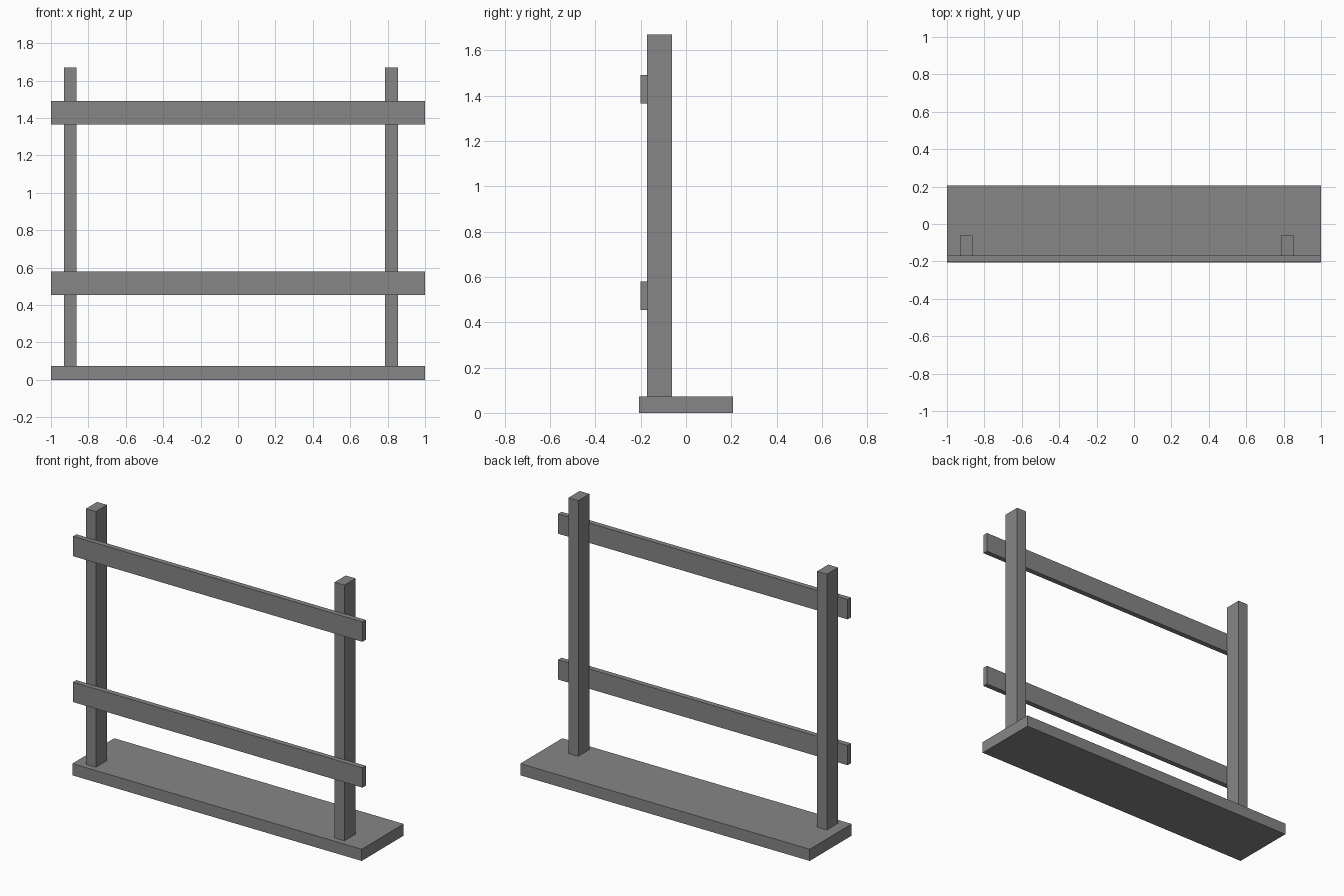
import bpy

default_cube = bpy.data.objects.get("Cube")
if default_cube:
    bpy.data.objects.remove(default_cube, do_unlink=True)

# One plain grey for every part
GREY = (0.24, 0.24, 0.24, 1)
grey = bpy.data.materials.new("mid grey")
grey.use_nodes = True
grey.diffuse_color = GREY
grey.node_tree.nodes["Principled BSDF"].inputs["Base Color"].default_value = GREY


def board(name, low, high):
    """Add a box spanning two opposite corners."""
    centre = [(a + b) / 2 for a, b in zip(low, high)]
    bpy.ops.mesh.primitive_cube_add(size=1, location=centre)
    part = bpy.context.object
    part.name = part.data.name = name
    part.scale = [b - a for a, b in zip(low, high)]
    bpy.ops.object.transform_apply(location=False, rotation=False, scale=True)
    part.data.materials.append(grey)


BASE_TOP = 0.073

# Base plank
board("base", (-1, -0.207, 0), (1, 0.207, BASE_TOP))

# Upright posts, set slightly off centre
for name, x in (("right_post", -0.897), ("left_post", 0.821)):
    board(name, (x - 0.034, -0.171, BASE_TOP), (x + 0.034, -0.061, 1.67))

# Rails across the front of the posts
for name, z in (("lower_rail", 0.517), ("upper_rail", 1.428)):
    board(name, (-1, -0.2, z - 0.062), (1, -0.167, z + 0.062))
